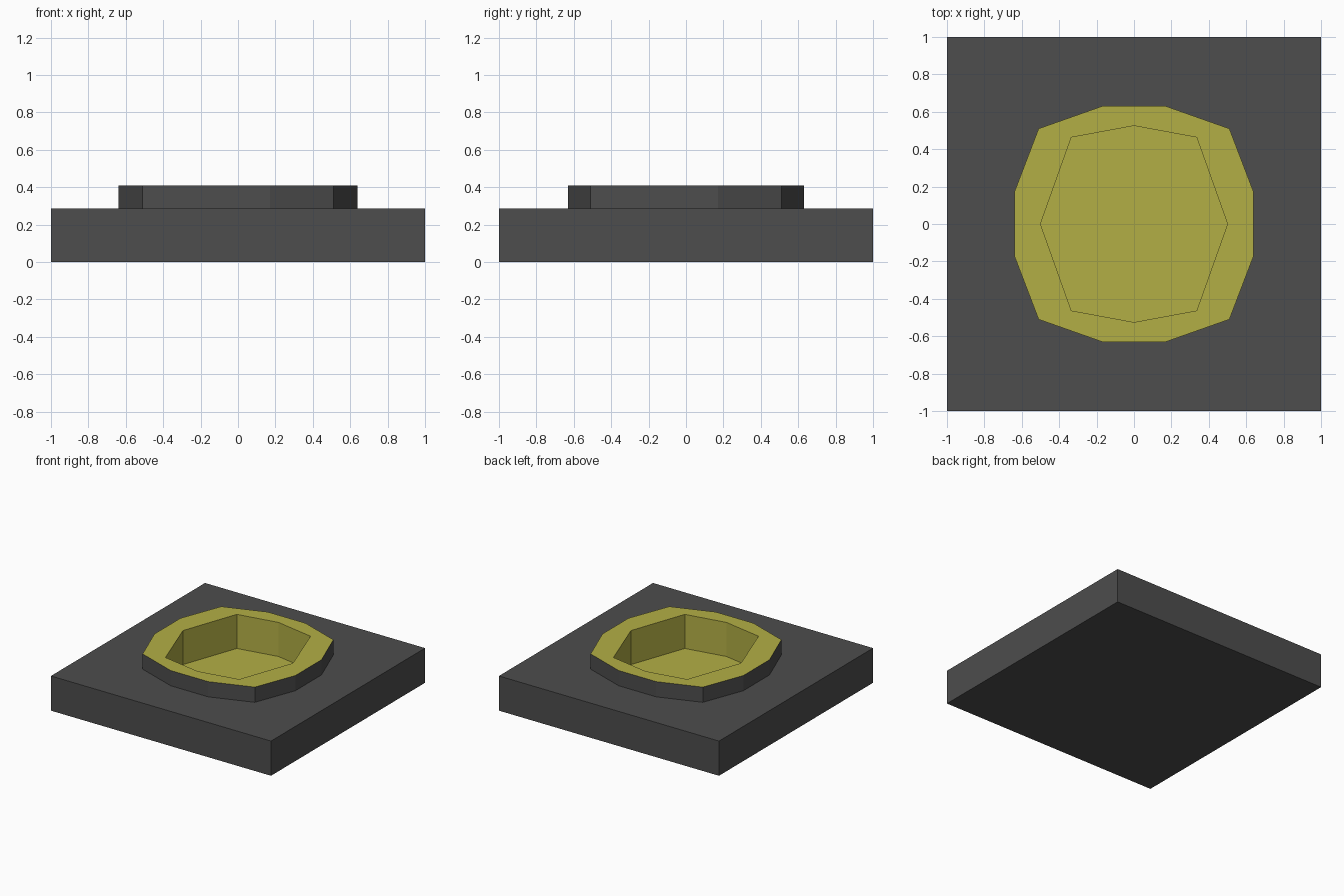
import bpy, bmesh

if "Cube" in bpy.data.objects:
    bpy.data.objects.remove(bpy.data.objects["Cube"])


def material(name, rgb):
    m = bpy.data.materials.new(name)
    m.diffuse_color = (*rgb, 1)
    m.use_nodes = True
    m.node_tree.nodes["Principled BSDF"].inputs["Base Color"].default_value = m.diffuse_color
    return m


MATS = [material("dark_grey", (0.075, 0.075, 0.075)),
        material("yellow", (0.45, 0.43, 0.06))]


def mirrored(quarter):
    """Mirror first-quadrant points (ordered +x to +y) into a full outline."""
    half = quarter + [(-x, y) for x, y in reversed(quarter) if x > 0]
    return half + [(-x, -y) for x, y in half if y > 0 or len(half) % 2 == 0]


def prism(name, outline, z0, z1, side=0, top=0):
    bm = bmesh.new()
    base = bm.faces.new([bm.verts.new((x, y, z0)) for x, y in outline])
    ext = bmesh.ops.extrude_face_region(bm, geom=[base], use_keep_orig=True)
    for v in ext["geom"]:
        if isinstance(v, bmesh.types.BMVert):
            v.co.z = z1
    bmesh.ops.recalc_face_normals(bm, faces=bm.faces)
    for f in bm.faces:
        f.material_index = top if f.normal.z > 0.5 else side
    me = bpy.data.meshes.new(name)
    bm.to_mesh(me)
    bm.free()
    for m in MATS:
        me.materials.append(m)
    ob = bpy.data.objects.new(name, me)
    bpy.context.collection.objects.link(ob)
    return ob


def combine(target, tool, operation):
    mod = target.modifiers.new(operation.lower(), 'BOOLEAN')
    mod.operation, mod.solver, mod.object = operation, 'EXACT', tool
    bpy.context.view_layer.objects.active = target
    bpy.ops.object.modifier_apply(modifier=mod.name)
    bpy.data.objects.remove(tool)


# Square slab
slab = prism("base_with_socket", mirrored([(1, 1)]), 0, 0.285)

# Raised twelve-sided collar with a yellow rim
collar = prism("collar", mirrored([(0.64, 0.17), (0.51, 0.51), (0.17, 0.63)]),
               0.2, 0.41, top=1)
combine(slab, collar, 'UNION')

# Eight-sided yellow socket sunk through the collar into the slab
socket = prism("socket_cutter", mirrored([(0.5, 0), (0.335, 0.463), (0, 0.525)]),
               0.13, 0.6, side=1, top=1)
socket.hide_render = True
combine(slab, socket, 'DIFFERENCE')
